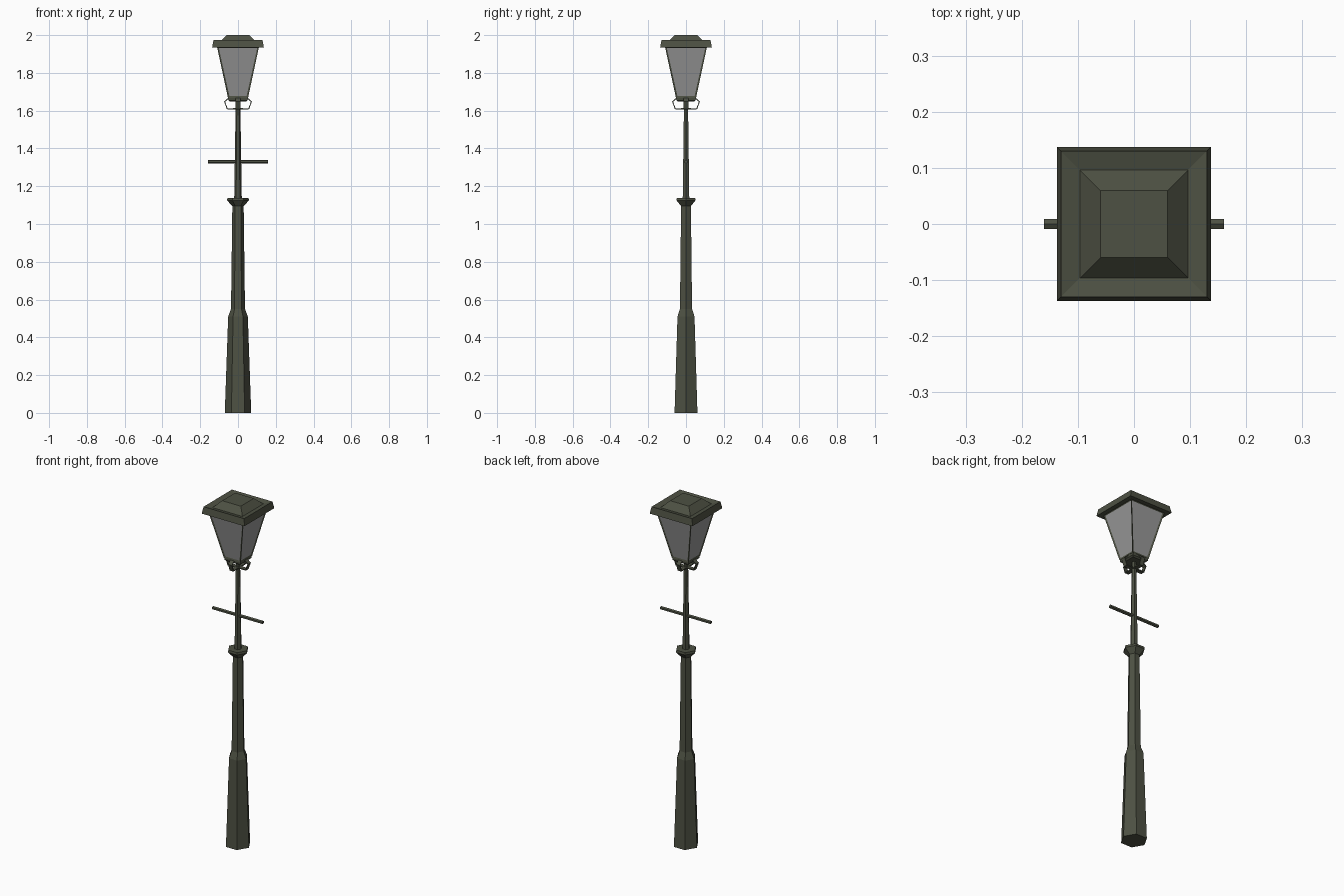
import bpy, bmesh, math
from mathutils import Matrix

if "Cube" in bpy.data.objects:
    bpy.data.objects.remove(bpy.data.objects["Cube"])


def material(name, rgb):
    m = bpy.data.materials.new(name)
    m.diffuse_color = (*rgb, 1)
    m.use_nodes = True
    m.node_tree.nodes["Principled BSDF"].inputs["Base Color"].default_value = m.diffuse_color
    return m


OLIVE = material("olive_iron", (0.075, 0.082, 0.056))
GLASS = material("grey_glass", (0.32, 0.32, 0.32))


def add_object(name, bm, mats):
    me = bpy.data.meshes.new(name)
    bm.to_mesh(me)
    bm.free()
    ob = bpy.data.objects.new(name, me)
    bpy.context.collection.objects.link(ob)
    for m in mats:
        me.materials.append(m)
    return ob


def lathe(name, sides, profile, start=0.0, mats=(OLIVE,)):
    """Stack of n-sided rings (radius, z), capped at both ends."""
    bm = bmesh.new()
    rings = []
    for r, z in profile:
        rings.append([bm.verts.new((r * math.cos(start + 2 * math.pi * i / sides),
                                    r * math.sin(start + 2 * math.pi * i / sides), z))
                      for i in range(sides)])
    for a, b in zip(rings, rings[1:]):
        for i in range(sides):
            j = (i + 1) % sides
            bm.faces.new((a[i], a[j], b[j], b[i]))
    bm.faces.new(rings[0][::-1])
    bm.faces.new(rings[-1])
    bmesh.ops.recalc_face_normals(bm, faces=bm.faces)
    return add_object(name, bm, mats)


def square(name, profile):
    """Square lathe given half widths instead of radii."""
    return lathe(name, 4, [(h * math.sqrt(2), z) for h, z in profile],
                 math.pi / 4, (OLIVE, GLASS))


# Hexagonal post: base, shaft, collar and thin upper pole
post = lathe("post", 6, [(0.07, 0), (0.052, 0.51), (0.037, 0.55), (0.03, 1.095),
                         (0.058, 1.125), (0.056, 1.138), (0.02, 1.138), (0.012, 1.655)])
post.data.polygons.foreach_set("use_smooth", [False] * len(post.data.polygons))

# Ladder bar across the upper pole
bar = lathe("ladder_bar", 6, [(0.01, -0.16), (0.01, 0.16)])
bar.data.transform(Matrix.Translation((0, 0, 1.33)) @ Matrix.Rotation(math.pi / 2, 4, 'Y'))

# Lantern foot
square("lantern_foot", [(0.042, 1.648), (0.05, 1.655), (0.052, 1.668)])

# Lantern body: tapered box with inset glass panes
lantern = square("lantern_body", [(0.053, 1.667), (0.111, 1.938)])
bm = bmesh.new()
bm.from_mesh(lantern.data)
panes = [f for f in bm.faces if abs(f.normal.z) < 0.7]
bmesh.ops.inset_individual(bm, faces=panes, thickness=0.012, depth=-0.004)
for f in panes:
    f.material_index = 1
bm.to_mesh(lantern.data)
bm.free()

# Roof with sloped rim, shallow gutter and raised cap
square("lantern_roof", [(0.108, 1.936), (0.137, 1.934), (0.13, 1.973),
                        (0.096, 1.964), (0.06, 2.0)])

# Four curled ribbon brackets under the lantern
path = [(0.008, 1.61), (0.057, 1.61), (0.071, 1.648), (0.05, 1.665)]
for k in range(4):
    bm = bmesh.new()
    rows = [[bm.verts.new((x, s * 0.012, z)) for s in (-1, 1)] for x, z in path]
    for a, b in zip(rows, rows[1:]):
        bm.faces.new((a[0], b[0], b[1], a[1]))
    bm.transform(Matrix.Rotation(k * math.pi / 2, 4, 'Z'))
    ob = add_object(f"bracket_{k + 1}", bm, (OLIVE,))
    mod = ob.modifiers.new("thickness", 'SOLIDIFY')
    mod.thickness = 0.006
    mod.offset = 0
